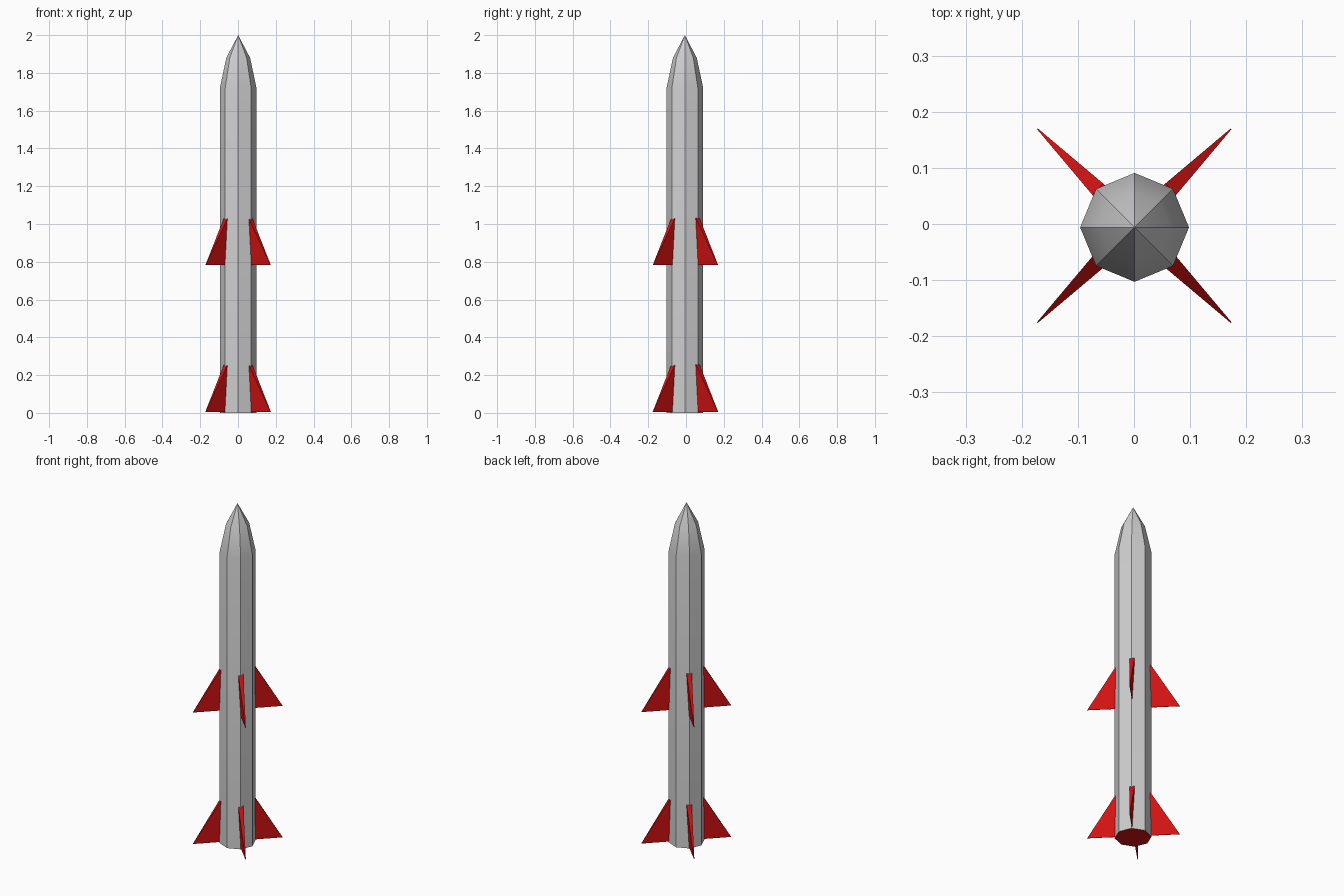
import bpy, bmesh, math
from mathutils import Vector, Matrix

cube = bpy.data.objects.get("Cube")
if cube:
    bpy.data.objects.remove(cube, do_unlink=True)


def material(name, rgb):
    m = bpy.data.materials.new(name)
    m.use_nodes = True
    m.diffuse_color = (*rgb, 1)
    m.node_tree.nodes["Principled BSDF"].inputs["Base Color"].default_value = (*rgb, 1)
    return m


grey = material("light grey", (0.62, 0.62, 0.62))
red = material("red", (0.65, 0.006, 0.006))
CENTRE = Vector((0.001, -0.006, 0))


def add_object(name, bm, mats):
    bmesh.ops.recalc_face_normals(bm, faces=bm.faces)
    mesh = bpy.data.meshes.new(name)
    bm.to_mesh(mesh)
    bm.free()
    for m in mats:
        mesh.materials.append(m)
    ob = bpy.data.objects.new(name, mesh)
    bpy.context.collection.objects.link(ob)
    return ob


# Eight-sided hull with a two-step pointed nose
SIDES = 8
profile = [(0.097, 0), (0.097, 1.72), (0.063, 1.88)]
bm = bmesh.new()
rings = []
for radius, z in profile:
    angles = [math.tau * i / SIDES for i in range(SIDES)]
    rings.append([bm.verts.new(CENTRE + Vector((radius * math.cos(a), radius * math.sin(a), z)))
                  for a in angles])
tip = bm.verts.new(CENTRE + Vector((0, 0, 2)))
for i in range(SIDES):
    j = (i + 1) % SIDES
    for low, high in zip(rings, rings[1:]):
        bm.faces.new((low[i], low[j], high[j], high[i]))
    bm.faces.new((rings[-1][i], rings[-1][j], tip))
# Red underside
bm.faces.new(rings[0]).material_index = 1
hull = add_object("hull", bm, [grey, red])
bpy.ops.object.select_all(action='DESELECT')
hull.select_set(True)
bpy.context.view_layer.objects.active = hull
bpy.ops.object.shade_smooth_by_angle(angle=math.radians(30))


# Wedge fin: wide at the top edge, thin along the bottom, pointed outside
def fin(name, angle, z):
    turn = Matrix.Rotation(angle, 4, 'Z')
    bm = bmesh.new()
    points = [(0.092, -0.014, 0.25), (0.092, 0.014, 0.25),
              (0.08, -0.001, 0), (0.08, 0.001, 0),
              (0.244, 0.001, 0), (0.244, -0.001, 0),
              (0.08, -0.014, 0.25), (0.08, 0.014, 0.25)]
    for p in points:
        co = turn @ Vector(p)
        bm.verts.new(co + Vector((0, 0, z)) + CENTRE * 0.5)
    bmesh.ops.convex_hull(bm, input=bm.verts)
    return add_object(name, bm, [red])


corners = ["back_left", "back_right", "front_right", "front_left"]
for level, z in (("lower", 0.006), ("upper", 0.782)):
    for k, corner in enumerate(corners):
        fin(f"{level}_fin_{corner}", math.radians(45 + 90 * k), z)
